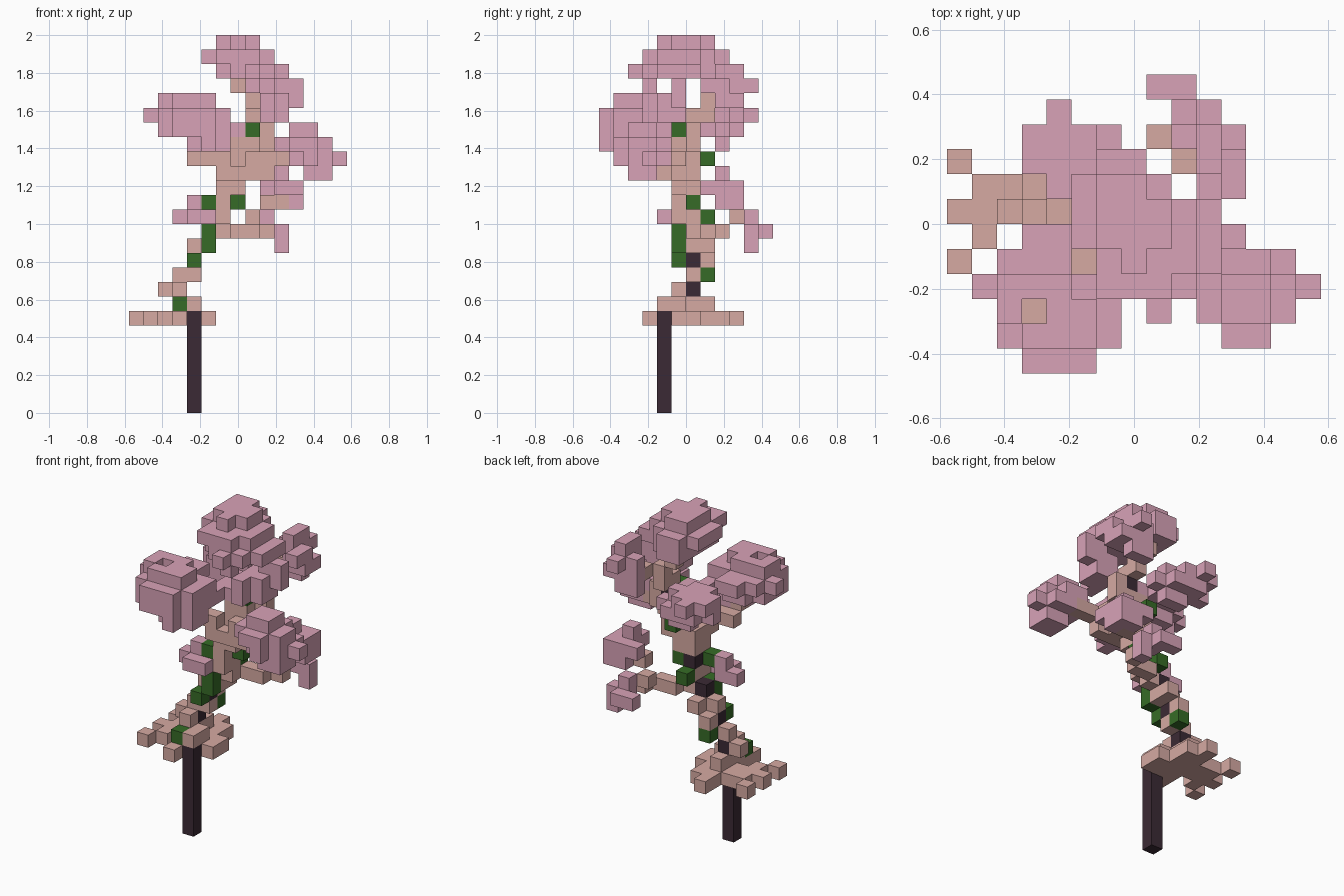
import bpy
import bmesh
from mathutils import Vector

default = bpy.data.objects.get("Cube")
if default:
    bpy.data.objects.remove(default, do_unlink=True)

# The whole tree sits on a cell grid
GRID = Vector((15, 12, 26))
CELL = 2 / GRID.z
ORIGIN = Vector((-GRID.x / 2, -GRID.y / 2, 0))


def make_material(name, colour):
    mat = bpy.data.materials.new(name)
    mat.use_nodes = True
    mat.diffuse_color = (*colour, 1)
    shader = next(n for n in mat.node_tree.nodes if n.type == "BSDF_PRINCIPLED")
    shader.inputs["Base Color"].default_value = (*colour, 1)
    return mat


pink = make_material("blossom pink", (0.69, 0.365, 0.475))
tan = make_material("pale wood", (0.67, 0.4, 0.365))
green = make_material("moss green", (0.037, 0.148, 0.02))
dark = make_material("dark bark", (0.044, 0.023, 0.035))

# Columns left open between the blossom clusters
GAPS = {(8, 8), (8, 9), (9, 7), (9, 8), (3, 2), (5, 4), (7, 9)}


def block(x, y, z, wide=1, deep=1, high=1):
    """Cells of a solid box."""
    return {(x + i, y + j, z + k)
            for i in range(wide) for j in range(deep) for k in range(high)}


def puff(z, x0, x1, y0, y1):
    """Cells of one rounded blossom layer."""
    rx, ry = (x1 - x0 + 1) / 2, (y1 - y0 + 1) / 2
    cx, cy = (x0 + x1) / 2, (y0 + y1) / 2
    return {(x, y, z)
            for x in range(x0, x1 + 1) for y in range(y0, y1 + 1)
            if ((x - cx) / rx) ** 2 + ((y - cy) / ry) ** 2 <= 1
            and (x, y) not in GAPS}


def build(name, material, *pieces):
    """Join the pieces into one object with only the outer faces."""
    cells = set().union(*pieces)
    bm = bmesh.new()
    for cell in cells:
        for axis in range(3):
            for side in (0, 1):
                neighbour = list(cell)
                neighbour[axis] += 2 * side - 1
                if tuple(neighbour) in cells:
                    continue
                corners = []
                for u, v in ((0, 0), (1, 0), (1, 1), (0, 1)):
                    p = Vector(cell)
                    p[axis] += side
                    p[(axis + 1) % 3] += u
                    p[(axis + 2) % 3] += v
                    corners.append(bm.verts.new((p + ORIGIN) * CELL))
                bm.faces.new(corners if side else corners[::-1])
    bmesh.ops.remove_doubles(bm, verts=bm.verts, dist=CELL / 100)
    mesh = bpy.data.meshes.new(name)
    bm.to_mesh(mesh)
    bm.free()
    mesh.materials.append(material)
    obj = bpy.data.objects.new(name, mesh)
    bpy.context.collection.objects.link(obj)
    return obj


# Post and the dark heartwood showing along the trunk
build("post", dark, block(4, 4, 0, high=7))
build("heartwood", dark, block(3, 6, 8), block(4, 6, 10), block(5, 6, 12),
      block(6, 6, 14), block(8, 6, 19))

# Ragged shelf of roots on the post
build("root_shelf", tan,
      block(1, 6, 6, wide=3, deep=2), block(3, 5, 6, wide=2, deep=4),
      block(3, 3, 6, deep=2), block(5, 5, 6, deep=2), block(3, 9, 6),
      block(0, 6, 6), block(0, 8, 6), block(0, 4, 6), block(1, 5, 6),
      block(4, 4, 7, deep=2), block(3, 5, 7, deep=3))

# Winding trunk
build("lower_trunk", tan,
      block(3, 5, 8), block(2, 6, 8), block(3, 6, 9, wide=2),
      block(4, 7, 10), block(4, 6, 11, wide=2), block(5, 7, 11),
      block(6, 6, 12, high=2), block(6, 5, 13, high=2))
build("upper_trunk", tan,
      block(6, 5, 15, wide=2, deep=2), block(6, 4, 16, wide=3, deep=3),
      block(7, 5, 17, wide=2, deep=2), block(7, 5, 18, wide=2, deep=2),
      block(9, 6, 18, high=2), block(8, 6, 20), block(8, 7, 20, high=2),
      block(7, 7, 22))

# Branches
build("right_branch", tan, block(4, 4, 17, wide=3), block(4, 3, 18),
      block(3, 2, 19, high=2))
build("left_branch", tan, block(8, 4, 17, wide=4), block(9, 5, 17),
      block(9, 4, 16))
build("back_branch", tan, block(7, 7, 12, wide=2), block(9, 8, 12),
      block(8, 9, 13), block(9, 8, 14, wide=2))
build("high_branch", tan, block(9, 8, 21))

# Moss on the trunk
build("moss", green, block(3, 4, 7), block(4, 7, 9), block(4, 5, 10),
      block(5, 5, 11, high=2), block(6, 7, 13), block(5, 5, 14),
      block(7, 6, 14), block(7, 7, 17), block(8, 5, 19))

# Blossom clusters
build("crown_blossom", pink,
      block(6, 5, 25, wide=3, deep=2), block(7, 4, 25),
      block(6, 7, 25, wide=2),
      puff(24, 5, 9, 3, 8), puff(23, 6, 10, 3, 7),
      block(6, 7, 23, wide=2, deep=2), block(8, 2, 23), block(8, 3, 22))
build("front_blossom", pink,
      block(10, 5, 22, wide=2), block(9, 5, 21, wide=3),
      block(9, 4, 20, wide=2, high=2), block(9, 3, 20, high=2),
      block(9, 5, 20, wide=2))
build("right_blossom", pink,
      puff(21, 2, 5, 1, 3), block(2, 3, 21), block(5, 1, 21),
      puff(20, 2, 6, 0, 4), block(1, 3, 20), block(2, 4, 20),
      block(3, 5, 20, wide=2), puff(19, 2, 6, 0, 4), block(6, 4, 19),
      puff(18, 4, 6, 0, 3))
build("left_blossom", pink,
      puff(19, 11, 12, 2, 3), puff(18, 10, 13, 1, 4),
      block(11, 2, 17, wide=3, deep=2), block(12, 4, 17, wide=2),
      block(14, 3, 17), block(12, 1, 17), puff(16, 12, 13, 2, 3))
build("back_right_blossom", pink,
      puff(20, 3, 6, 7, 9), block(4, 10, 20), block(3, 9, 20),
      puff(19, 3, 7, 7, 9), block(5, 8, 18, wide=2),
      block(6, 5, 19, wide=2, deep=2))
build("back_left_blossom", pink,
      block(10, 8, 23, deep=2), block(11, 7, 22, deep=2),
      block(10, 8, 22, deep=3), block(9, 9, 22),
      block(10, 8, 21, wide=2), block(9, 9, 21, wide=3),
      block(9, 9, 20, wide=2))
build("low_back_blossom", pink,
      block(10, 8, 16), puff(15, 9, 11, 7, 9), block(11, 8, 14, deep=2),
      block(10, 9, 14), block(9, 10, 13))
build("hanging_blossom", pink,
      block(8, 11, 12, wide=2), block(9, 10, 12), block(10, 10, 11, high=2))
build("small_blossom", pink,
      block(4, 4, 13, wide=2), block(3, 5, 13), block(4, 5, 13, high=2))
